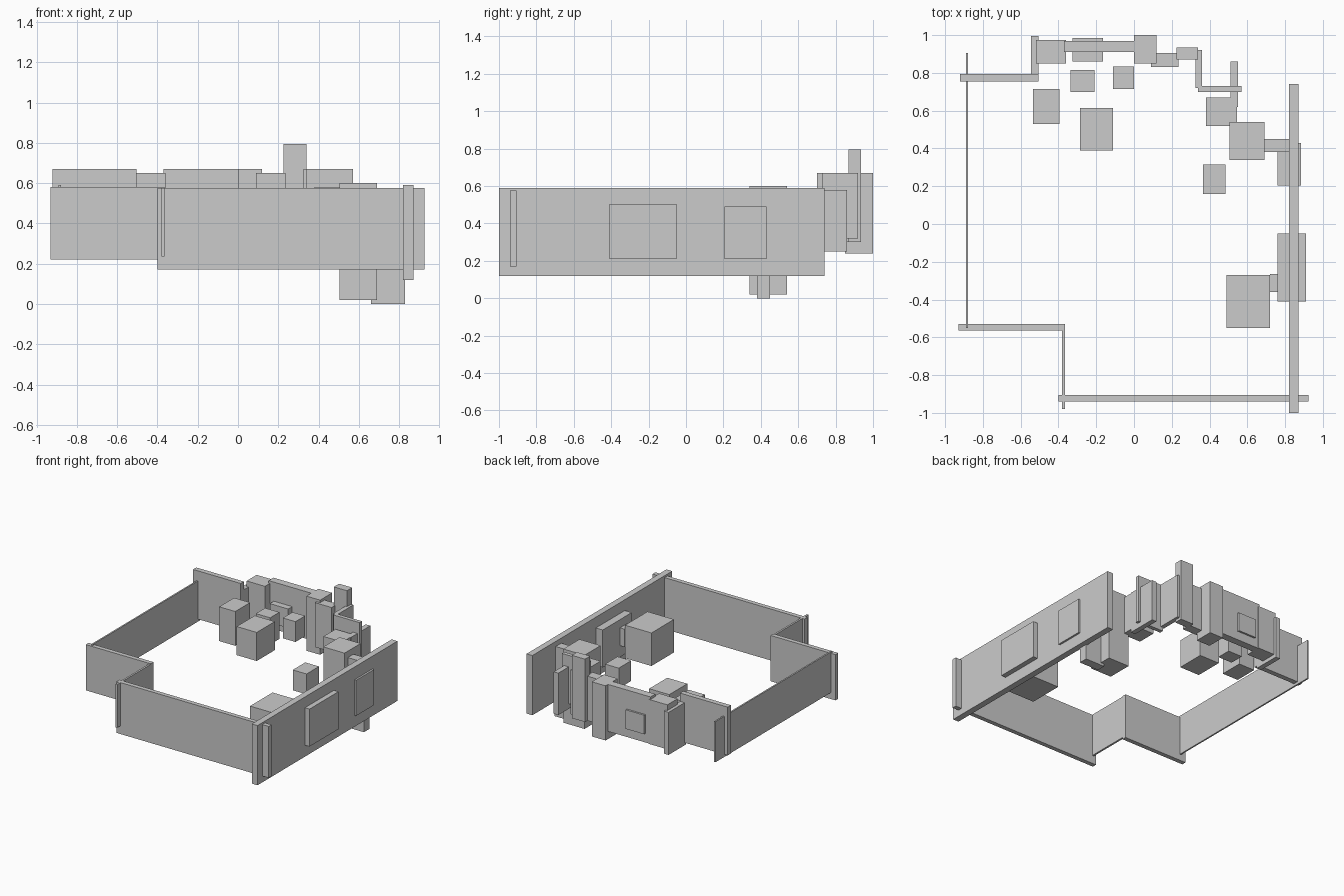
import bpy


def box(name, x0, x1, y0, y1, z0, z1):
    """Axis-aligned box from its limits, with unit scale."""
    bpy.ops.mesh.primitive_cube_add(size=1)
    ob = bpy.context.object
    ob.name = ob.data.name = name
    for v in ob.data.vertices:
        v.co.x = x1 if v.co.x > 0 else x0
        v.co.y = y1 if v.co.y > 0 else y0
        v.co.z = z1 if v.co.z > 0 else z0
    return ob


# Long outer walls of the room
box("right_wall", 0.82, 0.87, -1.0, 0.74, 0.12, 0.59)
box("front_wall", -0.40, 0.925, -0.94, -0.905, 0.17, 0.575)
box("front_step_wall", -0.38, -0.365, -0.98, -0.53, 0.235, 0.575)
box("front_left_wall", -0.93, -0.365, -0.565, -0.53, 0.22, 0.58)
box("left_wall", -0.89, -0.878, -0.55, 0.905, 0.27, 0.59)

# Back walls, stepping from left to right
box("back_left_wall", -0.92, -0.505, 0.755, 0.795, 0.29, 0.67)
box("back_step_wall", -0.545, -0.505, 0.78, 0.995, 0.27, 0.605)
box("back_wall", -0.37, 0.0, 0.91, 0.97, 0.30, 0.67)
box("corner_wall", 0.325, 0.36, 0.72, 0.92, 0.32, 0.67)
box("corner_step_wall", 0.34, 0.57, 0.70, 0.73, 0.29, 0.67)
box("alcove_wall", 0.51, 0.55, 0.62, 0.86, 0.25, 0.58)
box("side_return_wall", 0.66, 0.83, 0.38, 0.45, 0.0, 0.55)

# Columns and cupboards set into the walls
box("back_left_column", -0.52, -0.36, 0.85, 0.975, 0.30, 0.65)
box("back_column", 0.0, 0.12, 0.85, 1.0, 0.24, 0.67)
box("back_cupboard", 0.09, 0.235, 0.83, 0.905, 0.30, 0.65)
box("tall_column", 0.225, 0.34, 0.87, 0.935, 0.30, 0.795)
box("side_column", 0.505, 0.69, 0.34, 0.54, 0.02, 0.60)
box("side_cupboard", 0.38, 0.545, 0.52, 0.67, 0.28, 0.58)

# Window blocks through the walls
box("back_window", -0.325, -0.165, 0.86, 0.985, 0.37, 0.52)
box("small_side_window", 0.76, 0.885, 0.205, 0.43, 0.21, 0.49)
box("large_side_window", 0.76, 0.91, -0.41, -0.05, 0.21, 0.505)

# Free-standing furniture
box("large_cabinet", 0.49, 0.72, -0.55, -0.27, 0.21, 0.47)
box("cabinet_side_block", 0.72, 0.76, -0.36, -0.265, 0.30, 0.44)
box("small_table", 0.365, 0.485, 0.16, 0.315, 0.29, 0.45)
box("center_table", -0.285, -0.11, 0.39, 0.615, 0.305, 0.53)
box("left_cabinet", -0.535, -0.395, 0.53, 0.715, 0.295, 0.565)
box("left_chair", -0.335, -0.21, 0.70, 0.815, 0.29, 0.50)
box("right_chair", -0.11, 0.0, 0.715, 0.835, 0.36, 0.52)
